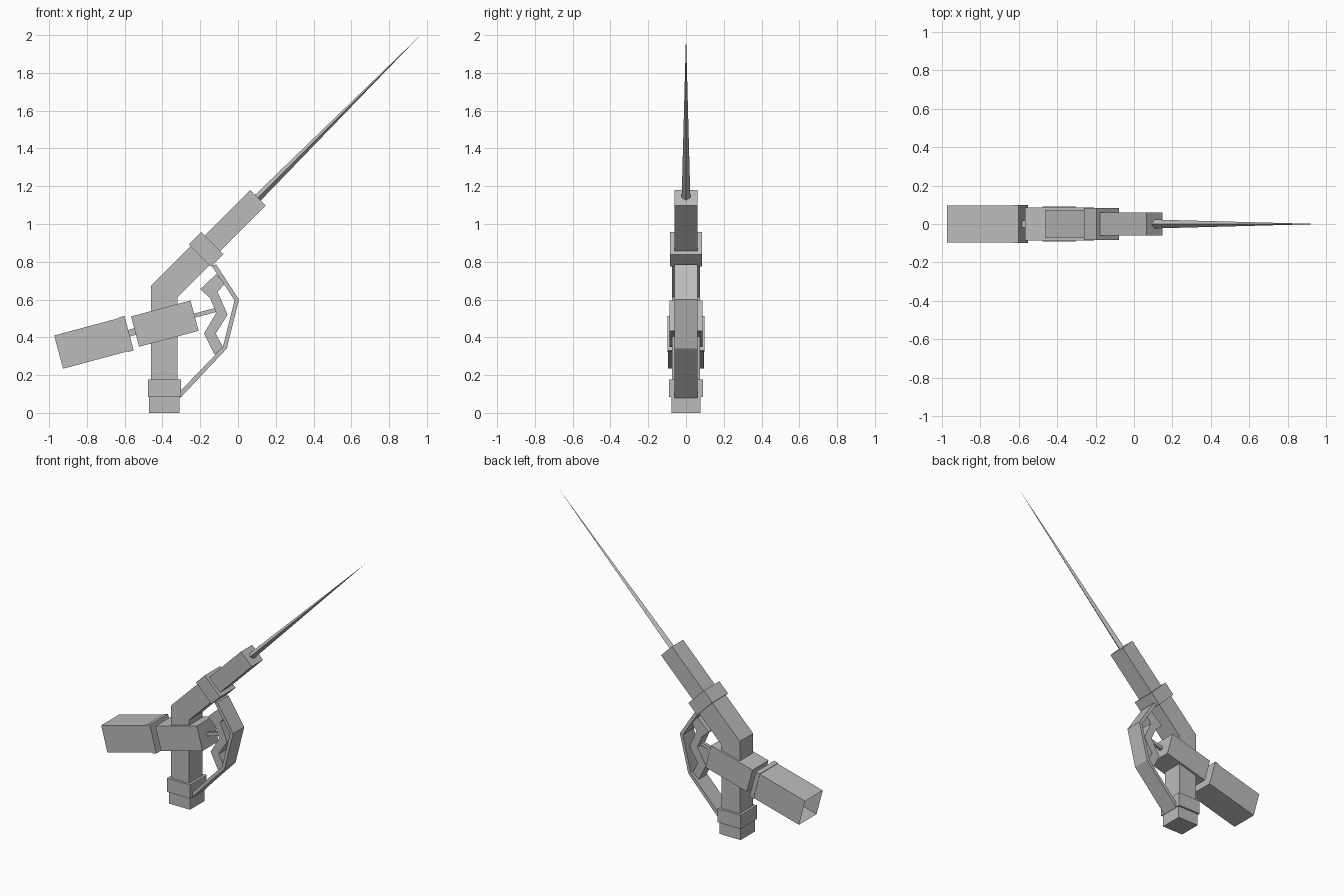
import bpy, bmesh, math
from mathutils import Vector, Matrix

cube = bpy.data.objects.get("Cube")
if cube:
    bpy.data.objects.remove(cube, do_unlink=True)

grey = bpy.data.materials.new("plain grey")
grey.use_nodes = True
colour = (0.5, 0.5, 0.5, 1)
grey.diffuse_color = colour
grey.node_tree.nodes["Principled BSDF"].inputs["Base Color"].default_value = colour


def finish(name, bm):
    bmesh.ops.recalc_face_normals(bm, faces=bm.faces)
    mesh = bpy.data.meshes.new(name)
    bm.to_mesh(mesh)
    bm.free()
    mesh.materials.append(grey)
    obj = bpy.data.objects.new(name, mesh)
    bpy.context.collection.objects.link(obj)
    return obj


def plate(name, outline, half):
    """Extrude an x-z outline symmetrically in y."""
    bm = bmesh.new()
    face = bm.faces.new([bm.verts.new((x, -half, z)) for x, z in outline])
    new = bmesh.ops.extrude_face_region(bm, geom=[face])["geom"]
    bmesh.ops.translate(bm, vec=(0, 2 * half, 0),
                        verts=[g for g in new if isinstance(g, bmesh.types.BMVert)])
    return finish(name, bm)


def frame(origin, degrees):
    """Local frame whose x axis tilts up by the angle."""
    return (Matrix.Translation((origin[0], 0, origin[1]))
            @ Matrix.Rotation(-math.radians(degrees), 4, "Y"))


def block(name, place, start, end, height, half, open_end=False):
    """Box along the local x axis of a frame."""
    bm = bmesh.new()
    bmesh.ops.create_cube(bm, size=1)
    bmesh.ops.scale(bm, vec=(end - start, 2 * half, height), verts=bm.verts)
    bmesh.ops.translate(bm, vec=((start + end) / 2, 0, 0), verts=bm.verts)
    if open_end:
        back = min(bm.faces, key=lambda f: f.calc_center_median().x)
        inner = bmesh.ops.inset_region(bm, faces=[back], thickness=0.004)
        bmesh.ops.translate(bm, vec=(end - start - 0.01, 0, 0), verts=back.verts)
    bmesh.ops.transform(bm, matrix=place, verts=bm.verts)
    return finish(name, bm)


# Bent grip and its foot
plate("grip", [(-0.46, 0.05), (-0.46, 0.673), (-0.235, 0.898),
               (-0.135, 0.798), (-0.32, 0.613), (-0.32, 0.05)], 0.073)
upright = frame((-0.39, 0), 90)
block("grip_foot", upright, 0, 0.1, 0.16, 0.078)
block("foot_collar", upright, 0.083, 0.177, 0.174, 0.09)

# Sloping barrel, collar and blade share one axis
slope = frame((0.106, 1.14), 45)
block("barrel_collar", slope, -0.435, -0.342, 0.166, 0.084)
block("barrel", slope, -0.36, 0, 0.116, 0.061)

bm = bmesh.new()
reach = (Vector((0.968, 2.0)) - Vector((0.106, 1.14))).length
ring = [bm.verts.new(p) for p in ((0, 0.023, 0), (0, 0, 0.021),
                                  (0, -0.023, 0), (0, 0, -0.021))]
tip = bm.verts.new((reach, 0, 0))
bm.faces.new(ring)
for i in range(4):
    bm.faces.new((ring[i], ring[(i + 1) % 4], tip))
bmesh.ops.transform(bm, matrix=slope, verts=bm.verts)
finish("blade", bm)

# Crossing chamber with an open rear box
cross = frame((-0.3875, 0.4725), 15)
block("chamber", cross, -0.163, 0.163, 0.166, 0.087)
block("chamber_neck", cross, -0.21, -0.15, 0.036, 0.018)
block("rear_flange", cross, -0.226, -0.196, 0.19, 0.099)
block("rear_box", cross, -0.582, -0.226, 0.182, 0.096, open_end=True)
block("trigger_rod", cross, 0.15, 0.285, 0.022, 0.011)

# Bent hand guard strip
plate("hand_guard", [(-0.115, 0.785), (0.005, 0.6), (-0.06, 0.34), (-0.305, 0.08),
                     (-0.32, 0.1), (-0.08, 0.35), (-0.018, 0.596), (-0.14, 0.78)], 0.06)

# Zigzag trigger
plate("trigger", [(-0.2, 0.655), (-0.115, 0.735), (-0.07, 0.685), (-0.108, 0.64),
                  (-0.055, 0.52), (-0.118, 0.42), (-0.078, 0.345), (-0.125, 0.31),
                  (-0.18, 0.42), (-0.115, 0.53), (-0.148, 0.608)], 0.04)
